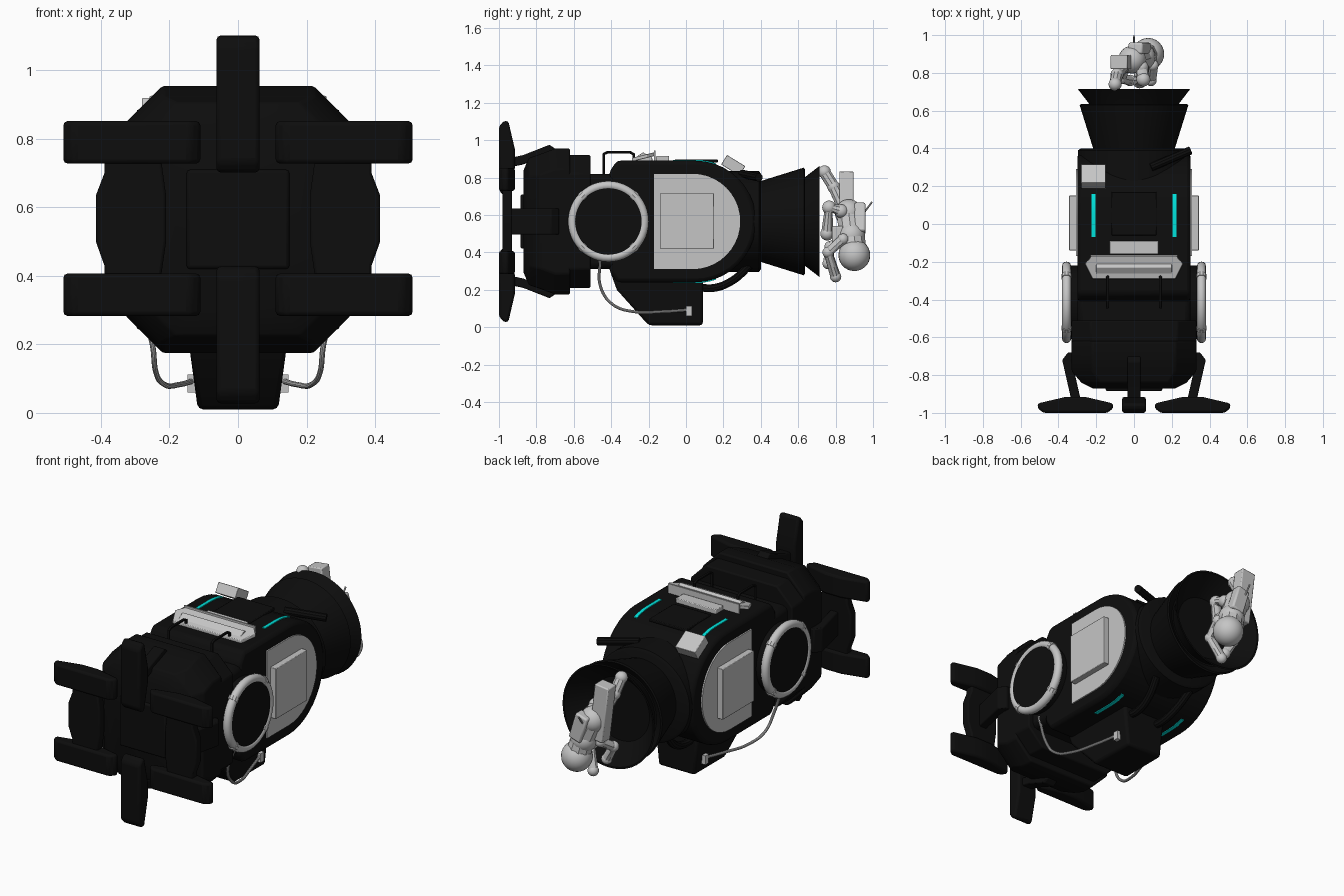
import bpy, bmesh, math
from mathutils import Vector

if "Cube" in bpy.data.objects:
    bpy.data.objects.remove(bpy.data.objects["Cube"])

def material(name, rgb):
    m = bpy.data.materials.new(name)
    m.diffuse_color = (*rgb, 1)
    m.use_nodes = True
    m.node_tree.nodes["Principled BSDF"].inputs["Base Color"].default_value = m.diffuse_color
    return m

BLACK = material("black hull", (0.004, 0.004, 0.004))
GREY = material("light grey", (0.56, 0.56, 0.56))
CYAN = material("cyan light", (0.0, 0.75, 0.70))
CZ = 0.565  # height of the long axis

def finish(o, mat, bevel=0, smooth=True, segs=2):
    o.data.materials.clear()
    o.data.materials.append(mat)
    bpy.ops.object.select_all(action='DESELECT')
    o.select_set(True)
    bpy.context.view_layer.objects.active = o
    if bevel:
        b = o.modifiers.new("bevel", 'BEVEL')
        b.width, b.segments, b.limit_method = bevel, segs, 'ANGLE'
    if smooth:
        bpy.ops.object.shade_smooth_by_angle(angle=math.radians(35))
    return o

def from_rings(name, rings, mat, bevel=0, caps=True):
    """Skin a row of equal point loops."""
    bm = bmesh.new()
    loops = [[bm.verts.new(p) for p in r] for r in rings]
    n = len(loops[0])
    for a, b in zip(loops, loops[1:]):
        for i in range(n):
            bm.faces.new((a[i], a[(i + 1) % n], b[(i + 1) % n], b[i]))
    if caps:
        bm.faces.new(loops[0])
        bm.faces.new(loops[-1])
    bmesh.ops.recalc_face_normals(bm, faces=bm.faces)
    me = bpy.data.meshes.new(name)
    bm.to_mesh(me)
    bm.free()
    o = bpy.data.objects.new(name, me)
    bpy.context.collection.objects.link(o)
    return finish(o, mat, bevel)

def side_prism(name, pts, x0, x1, mat, bevel=0):
    """Profile of (y, z) points extruded along x."""
    return from_rings(name, [[(x, y, z) for y, z in pts] for x in (x0, x1)], mat, bevel)

def box(name, lo, hi, mat, bevel=0, rot=(0, 0, 0)):
    c = [(a + b) / 2 for a, b in zip(lo, hi)]
    bpy.ops.mesh.primitive_cube_add(size=1, location=c, rotation=rot)
    o = bpy.context.object
    o.name = name
    o.scale = [abs(b - a) for a, b in zip(lo, hi)]
    bpy.ops.object.transform_apply(location=False, rotation=False, scale=True)
    return finish(o, mat, bevel)

def lathe(name, profile, mat, sx=1, n=48, caps=True):
    """(y, radius) profile turned round the long axis."""
    angs = [2 * math.pi * i / n for i in range(n)]
    return from_rings(name, [[(sx * r * math.cos(a), y, CZ + r * math.sin(a)) for a in angs]
                             for y, r in profile], mat, caps=caps)

def tube(name, pts, r, mat, curved=True):
    cu = bpy.data.curves.new(name, 'CURVE')
    cu.dimensions = '3D'
    cu.bevel_depth, cu.bevel_resolution, cu.use_fill_caps = r, 3, True
    s = cu.splines.new('BEZIER')
    s.bezier_points.add(len(pts) - 1)
    for bp, p in zip(s.bezier_points, pts):
        bp.co = p
        bp.handle_left_type = bp.handle_right_type = 'AUTO' if curved else 'VECTOR'
    s.resolution_u = 8 if curved else 1
    o = bpy.data.objects.new(name, cu)
    bpy.context.collection.objects.link(o)
    bpy.ops.object.select_all(action='DESELECT')
    o.select_set(True)
    bpy.context.view_layer.objects.active = o
    bpy.ops.object.convert(target='MESH')
    return finish(bpy.context.object, mat)

def ball(name, c, r, mat, scale=(1, 1, 1)):
    bpy.ops.mesh.primitive_uv_sphere_add(segments=24, ring_count=14, radius=r, location=c)
    o = bpy.context.object
    o.name, o.scale = name, scale
    return finish(o, mat)

def limb(name, pts, r, mat):
    tube(name, pts, r, mat, False)
    for p in pts:
        ball(name + "_joint", p, r * 1.08, mat)

def d_shape(y0, yc, r, n=20):
    """Square front, round back outline."""
    arc = [(yc + r * math.cos(a), CZ + r * math.sin(a))
           for a in (math.pi / 2 - math.pi * i / n for i in range(n + 1))]
    return [(y0, CZ + r)] + arc + [(y0, CZ - r)]

def octagon(y, w, h, c):
    q = [(w, h - c), (w - c, h), (c - w, h), (-w, h - c),
         (-w, c - h), (c - w, -h), (w - c, -h), (w, c - h)]
    return [(x, y, CZ + z) for x, z in q]

# Front section: octagonal hull in two steps
from_rings("front_hull", [octagon(-0.87, 0.22, 0.27, 0.08), octagon(-0.84, 0.28, 0.34, 0.10),
                          octagon(-0.78, 0.33, 0.36, 0.11), octagon(-0.70, 0.33, 0.39, 0.11),
                          octagon(-0.62, 0.33, 0.39, 0.11)], BLACK, 0.008)
from_rings("hull_collar", [octagon(-0.64, 0.33, 0.355, 0.1), octagon(-0.51, 0.33, 0.355, 0.1)], BLACK, 0.008)
box("neck", (-0.3, -0.55, 0.31), (0.3, -0.35, 0.82), BLACK, 0.03)
box("front_plate", (-0.15, -0.885, 0.42), (0.15, -0.84, 0.71), BLACK, 0.01)

# Cabin with rounded back, and stern collar
prof = d_shape(-0.37, 0.05, 0.325)
side_prism("cabin", [(-0.41, 0.30), (-0.41, 0.83)] + prof, -0.3, 0.3, BLACK, 0.02)
lathe("stern_collar", [(0.15, 0.27), (0.39, 0.27), (0.40, 0.255)], BLACK, 1.1)
box("roof_hatch", (-0.12, -0.06, 0.88), (0.12, 0.17, 0.897), BLACK, 0.004)

# Engine bells, open at the back
lathe("inner_bell", [(0.38, 0.21), (0.63, 0.288), (0.635, 0.28), (0.60, 0.23)], BLACK)
lathe("outer_bell", [(0.58, 0.21), (0.64, 0.24), (0.715, 0.298), (0.715, 0.288),
                     (0.62, 0.21), (0.52, 0.08)], BLACK)

# Belly tank
belly = [(-0.41, 0.31), (-0.37, 0.20), (-0.20, 0.01), (0.09, 0.01), (0.09, 0.31)]
taper = lambda z: 0.115 + 0.17 * min(z, 0.2)
from_rings("belly_tank", [[(s * taper(z), y, z) for y, z in belly] for s in (-1, 1)], BLACK, 0.015)

# Roof instruments
side_prism("roof_rack", [(-0.28, 0.885), (-0.28, 0.90), (-0.23, 0.935), (-0.18, 0.905), (-0.18, 0.885)],
           -0.20, 0.20, GREY, 0.004)
wing = [(-0.26, -0.21), (-0.22, -0.29), (0.22, -0.29), (0.26, -0.21), (0.22, -0.165), (-0.22, -0.165)]
from_rings("roof_panel", [[(x, y, z + 0.25 * (y + 0.29)) for x, y in wing] for z in (0.885, 0.905)], GREY, 0.003)
box("roof_screen", (-0.23, -0.172, 0.885), (0.23, -0.163, 0.945), GREY)
box("roof_case", (-0.13, -0.16, 0.885), (0.13, -0.09, 0.915), GREY, 0.004)
box("sensor_box", (-0.28, 0.195, 0.835), (-0.15, 0.31, 0.895), GREY, 0.003, (-0.55, 0, 0))
tube("roof_cylinder", [(0.09, 0.30, 0.82), (0.30, 0.39, 0.80)], 0.022, BLACK, False)

for s, side in ((-1, "left"), (1, "right")):
    # Side panel and locker
    side_prism(side + "_panel", d_shape(-0.17, 0.035, 0.255), s * 0.29, s * 0.308, GREY)
    box(side + "_locker", (s * 0.30, -0.14, 0.42), (s * 0.343, 0.15, 0.715), GREY, 0.003)

    # Round port with ring and clamps
    bpy.ops.mesh.primitive_cylinder_add(vertices=48, radius=0.195, depth=0.12,
                                        location=(s * 0.315, -0.415, CZ), rotation=(0, math.pi / 2, 0))
    bpy.context.object.name = side + "_port"
    finish(bpy.context.object, BLACK)
    bpy.ops.mesh.primitive_torus_add(major_radius=0.192, minor_radius=0.024, major_segments=48,
                                     minor_segments=12, location=(s * 0.357, -0.415, CZ),
                                     rotation=(0, math.pi / 2, 0))
    bpy.context.object.name = side + "_ring"
    finish(bpy.context.object, GREY)
    for k in range(4):
        a = math.pi / 4 + k * math.pi / 2
        c = Vector((s * 0.357, -0.415 + 0.192 * math.cos(a), CZ + 0.192 * math.sin(a)))
        t = Vector((0, -math.sin(a), math.cos(a))) * 0.012
        tube(side + "_clamp", [c - t, c + t], 0.028, GREY, False)

    # Hose and its plug
    tube(side + "_hose", [(s * 0.30, -0.46, 0.36), (s * 0.252, -0.455, 0.21), (s * 0.24, -0.39, 0.12),
                          (s * 0.215, -0.28, 0.083), (s * 0.17, -0.12, 0.083), (s * 0.135, 0.01, 0.092)],
         0.008, GREY)
    box(side + "_plug", (s * 0.115, 0.0, 0.06), (s * 0.147, 0.032, 0.112), GREY)

    # Light strips on roof and underside
    for up, part in ((1, "roof"), (-1, "belly")):
        strip = [(-0.07, CZ + up * 0.32)] + [(y, CZ + up * (math.sqrt(0.325**2 - max(y - 0.05, 0)**2) + 0.005))
                                             for y in (-0.07, 0.05, 0.09, 0.13, 0.16)] + [(0.16, CZ + up * 0.29)]
        side_prism(f"{side}_{part}_strip", strip, s * 0.205, s * 0.225, CYAN)

    # Roof handrail
    tube(side + "_handrail", [(s * 0.14, -0.44, 0.80), (s * 0.14, -0.44, 0.925), (s * 0.14, -0.42, 0.935),
                              (s * 0.14, -0.30, 0.935), (s * 0.14, -0.28, 0.925), (s * 0.14, -0.28, 0.87)],
         0.008, BLACK, False)
    # Under-stern pipe
    tube(side + "_pipe", [(s * 0.09, 0.05, 0.215), (s * 0.09, 0.15, 0.21), (s * 0.10, 0.25, 0.25),
                          (s * 0.12, 0.34, 0.33)], 0.022, BLACK)

    # Twin side foot, web and strut
    pad = [(-0.17, -1), (0.17, -1), (0.2, -0.975), (0.2, -0.95), (0.05, -0.915),
           (-0.05, -0.915), (-0.2, -0.95), (-0.2, -0.975)]
    for z in (0.345, 0.79):
        from_rings(side + "_foot", [[(s * 0.31 + u, y, zz) for u, y in pad] for zz in (z - 0.062, z + 0.062)],
                   BLACK, 0.022)
    web = [(0.23, 0.36), (0.39, 0.36), (0.39, 0.43), (0.415, 0.5), (0.415, 0.635),
           (0.39, 0.7), (0.39, 0.78), (0.23, 0.78), (0.21, 0.635), (0.21, 0.5)]
    from_rings(side + "_foot_web", [[(s * x, y, z) for x, z in web] for y in (-0.98, -0.93)], BLACK, 0.008)
    from_rings(side + "_strut", [[(s * (x + d), y, z) for d, z in
                                  ((0, 0.495), (0.05, 0.495), (0.05, 0.635), (0, 0.635))]
                                 for x, y in ((0.28, -0.94), (0.33, -0.72), (0.30, -0.68))], BLACK, 0.006)

    # Single foot above or below, with strut
    name = "upper" if s > 0 else "lower"
    zc = CZ + s * 0.337
    from_rings(name + "_foot", [[(x, y, zc + u) for u, y in pad] for x in (-0.063, 0.063)], BLACK, 0.022)
    from_rings(name + "_strut", [[(x, y, CZ + s * (h + d)) for x, d in
                                  ((-0.035, -0.05), (0.035, -0.05), (0.035, 0), (-0.035, 0))]
                                 for y, h in ((-0.94, 0.34), (-0.87, 0.355), (-0.73, 0.41), (-0.70, 0.39))],
               BLACK, 0.006)

# Floating astronaut, head down
ball("helmet", (0.075, 0.90, 0.385), 0.085, GREY)
tube("helmet_collar", [(0.06, 0.895, 0.43), (0.05, 0.89, 0.47)], 0.068, GREY, False)
limb("torso", [(0.04, 0.885, 0.49), (-0.01, 0.87, 0.61)], 0.068, GREY)
box("backpack", (-0.105, 0.82, 0.50), (-0.015, 0.895, 0.83), GREY, 0.006, (0, -0.12, 0))
box("pack_side", (-0.01, 0.90, 0.50), (0.07, 0.96, 0.66), GREY, 0.01, (0, -0.3, 0))
limb("left_leg", [(-0.05, 0.84, 0.64), (-0.09, 0.79, 0.75), (-0.10, 0.74, 0.83)], 0.032, GREY)
limb("right_leg", [(0.04, 0.83, 0.62), (0.05, 0.765, 0.64), (0.03, 0.755, 0.50)], 0.034, GREY)
limb("left_arm", [(-0.04, 0.85, 0.48), (-0.07, 0.77, 0.43), (-0.02, 0.76, 0.34)], 0.028, GREY)
limb("right_arm", [(0.10, 0.84, 0.47), (0.09, 0.76, 0.40), (0.04, 0.80, 0.27)], 0.028, GREY)
box("chest_unit", (0.0, 0.78, 0.42), (0.08, 0.84, 0.54), GREY, 0.008)
tube("antenna", [(0.0, 0.95, 0.61), (0.0, 0.995, 0.67)], 0.005, GREY, False)
